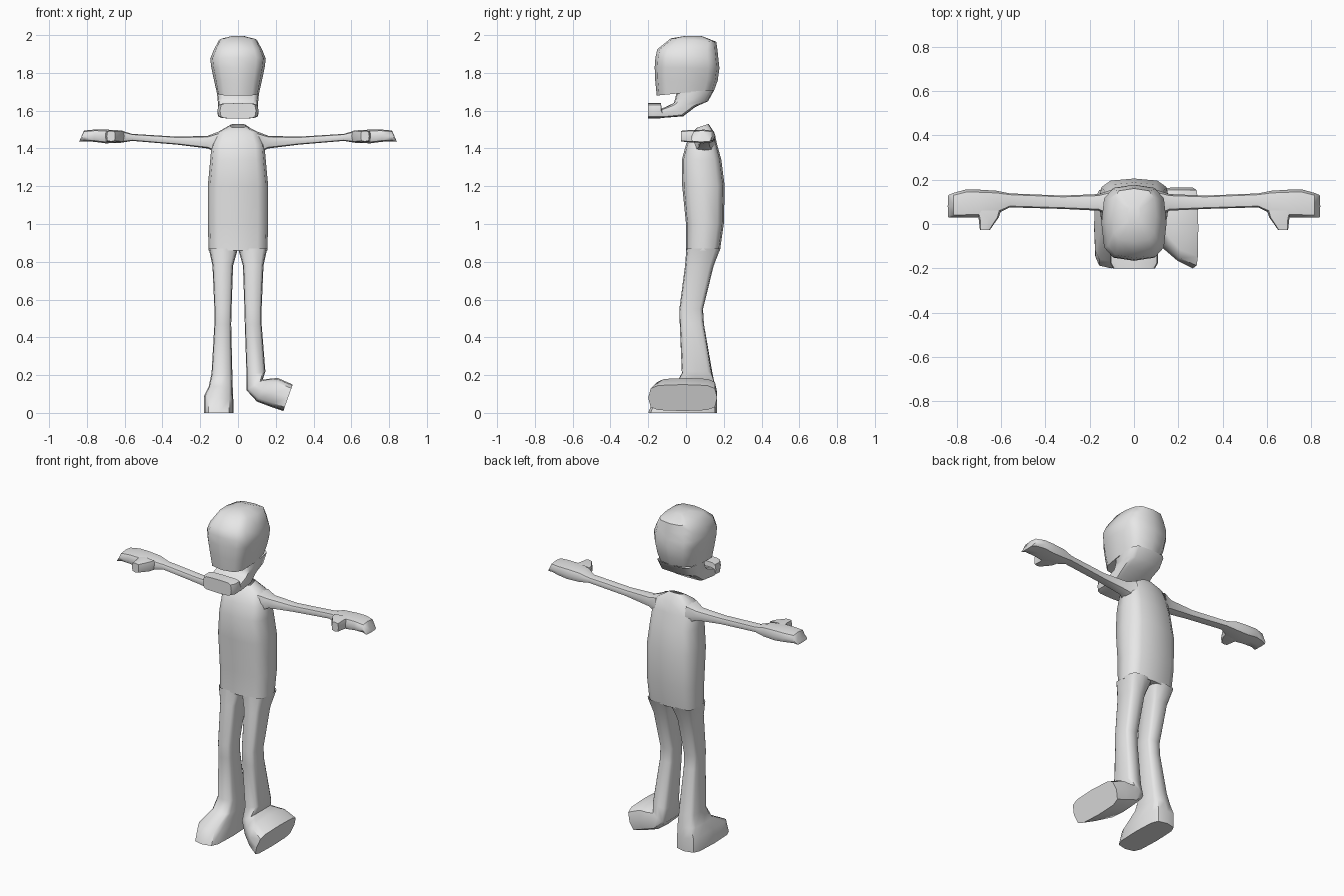
import bpy, bmesh, math
from mathutils import Vector

grey = bpy.data.materials.new("plain grey")
grey.diffuse_color = (0.8, 0.8, 0.8, 1)


def loft(name, rings, n=12, p=0.6, caps=(True, True), angle=50):
    """Skin a tube through rings; each ring is (point A, point B, half-width vector)."""
    bm = bmesh.new()
    loops = []
    for a, b, w in rings:
        a, b, w = Vector(a), Vector(b), Vector(w)
        mid, half = (a + b) / 2, (b - a) / 2
        loop = []
        for i in range(n):
            t = 2 * math.pi * i / n
            c, s = math.cos(t), math.sin(t)
            c = math.copysign(abs(c) ** p if abs(c) > 1e-6 else 0, c)
            s = math.copysign(abs(s) ** p if abs(s) > 1e-6 else 0, s)
            loop.append(bm.verts.new(mid + half * c + w * s))
        loops.append(loop)
    for l0, l1 in zip(loops, loops[1:]):
        for i in range(n):
            j = (i + 1) % n
            bm.faces.new((l0[i], l0[j], l1[j], l1[i]))
    for use, loop in zip(caps, (loops[0], loops[-1])):
        if use:
            bm.faces.new(loop)
    bmesh.ops.recalc_face_normals(bm, faces=bm.faces)
    me = bpy.data.meshes.new(name)
    bm.to_mesh(me)
    bm.free()
    me.materials.append(grey)
    ob = bpy.data.objects.new(name, me)
    bpy.context.collection.objects.link(ob)
    bpy.ops.object.select_all(action='DESELECT')
    ob.select_set(True)
    bpy.context.view_layer.objects.active = ob
    bpy.ops.object.shade_smooth_by_angle(angle=math.radians(angle))
    return ob


def side_rings(rows):
    """Rows of (front y, front z, back y, back z, half width in x)."""
    return [((0, y0, z0), (0, y1, z1), (w, 0, 0)) for y0, z0, y1, z1, w in rows]


def leg_rings(rows):
    """Rows of (x, z, x, z, front y, back y)."""
    return [((x0, (f + b) / 2, z0), (x1, (f + b) / 2, z1), (0, (b - f) / 2, 0))
            for x0, z0, x1, z1, f, b in rows]


# Torso with open neck
loft("torso", side_rings([
    (0.00, 0.86, 0.18, 0.86, 0.155),
    (0.00, 1.00, 0.20, 1.00, 0.16),
    (-0.02, 1.20, 0.205, 1.20, 0.16),
    (-0.022, 1.34, 0.187, 1.34, 0.147),
    (0.00, 1.42, 0.165, 1.42, 0.14),
    (0.03, 1.485, 0.15, 1.485, 0.11),
    (0.06, 1.51, 0.12, 1.53, 0.04)]), caps=(True, False))

# Arms with hands, and thumbs
ARM = [  # x, bottom z, top z, front y, back y
    (0.10, 1.37, 1.49, 0.03, 0.155),
    (0.16, 1.40, 1.467, 0.06, 0.135),
    (0.32, 1.42, 1.462, 0.068, 0.128),
    (0.56, 1.44, 1.477, 0.075, 0.138),
    (0.62, 1.43, 1.495, 0.045, 0.15),
    (0.70, 1.427, 1.50, 0.03, 0.155),
    (0.76, 1.435, 1.50, 0.03, 0.155),
    (0.815, 1.438, 1.495, 0.03, 0.14)]
for label, s in (("left", -1), ("right", 1)):
    rings = [((s * x, (f + b) / 2, z0), (s * x, (f + b) / 2, z1), (0, (b - f) / 2, 0))
             for x, z0, z1, f, b in ARM]
    rings.append(((s * 0.84, 0.08, 1.435), (s * 0.835, 0.08, 1.45), (0, 0.05, 0)))
    loft(label + "_arm", rings, n=8, p=0.6, caps=(False, True))
    loft(label + "_thumb", [
        ((s * 0.60, 0.06, 1.465), (s * 0.71, 0.06, 1.465), (0, 0, 0.033)),
        ((s * 0.61, 0.03, 1.465), (s * 0.70, 0.02, 1.465), (0, 0, 0.033)),
        ((s * 0.65, -0.027, 1.465), (s * 0.695, -0.027, 1.465), (0, 0, 0.028))],
        n=8, p=0.45, caps=(False, True))

# Upper legs share one shape; the feet differ
THIGH = [(0.0, 0.87, 0.155, 0.87, 0.002, 0.182),
         (0.026, 0.78, 0.135, 0.78, -0.005, 0.147),
         (0.034, 0.55, 0.125, 0.55, -0.035, 0.09),
         (0.036, 0.47, 0.125, 0.47, -0.033, 0.095)]

# Left leg and upright foot
left = [(-a, z0, -b, z1, f, k) for a, z0, b, z1, f, k in THIGH]
left += [(-0.03, 0.21, -0.14, 0.21, -0.022, 0.14),
         (-0.028, 0.14, -0.155, 0.14, -0.06, 0.155),
         (-0.025, 0.07, -0.18, 0.09, -0.17, 0.165),
         (-0.025, 0.0, -0.18, 0.0, -0.2, 0.165)]
loft("left_leg", leg_rings(left), p=0.5, caps=(False, True))

# Right leg with the foot rolled outward
right = THIGH + [(0.045, 0.20, 0.145, 0.22, -0.022, 0.137),
                 (0.045, 0.12, 0.13, 0.175, -0.05, 0.155),
                 (0.10, 0.06, 0.16, 0.18, -0.10, 0.162),
                 (0.18, 0.03, 0.21, 0.185, -0.165, 0.165),
                 (0.24, 0.01, 0.29, 0.15, -0.2, 0.165)]
loft("right_leg", leg_rings(right), p=0.5, caps=(False, True))

# Skull down to the roof of the mouth
loft("skull", side_rings([
    (-0.155, 1.68, 0.15, 1.71, 0.112),
    (-0.163, 1.76, 0.168, 1.76, 0.127),
    (-0.166, 1.83, 0.177, 1.825, 0.141),
    (-0.162, 1.88, 0.172, 1.87, 0.147),
    (-0.152, 1.925, 0.167, 1.92, 0.128),
    (-0.08, 1.983, 0.16, 1.965, 0.10),
    (0.0, 1.996, 0.08, 1.996, 0.03)]))

# Jaw sweeping from the back of the skull forward to the lip
loft("jaw", side_rings([
    (-0.05, 1.695, 0.15, 1.71, 0.112),
    (-0.057, 1.665, 0.117, 1.65, 0.108),
    (-0.065, 1.64, 0.05, 1.62, 0.105),
    (-0.08, 1.633, -0.015, 1.57, 0.107),
    (-0.13, 1.61, -0.12, 1.562, 0.109),
    (-0.132, 1.64, -0.132, 1.56, 0.109),
    (-0.175, 1.64, -0.175, 1.558, 0.109),
    (-0.2, 1.64, -0.2, 1.558, 0.095)]), p=0.4, caps=(False, True))
